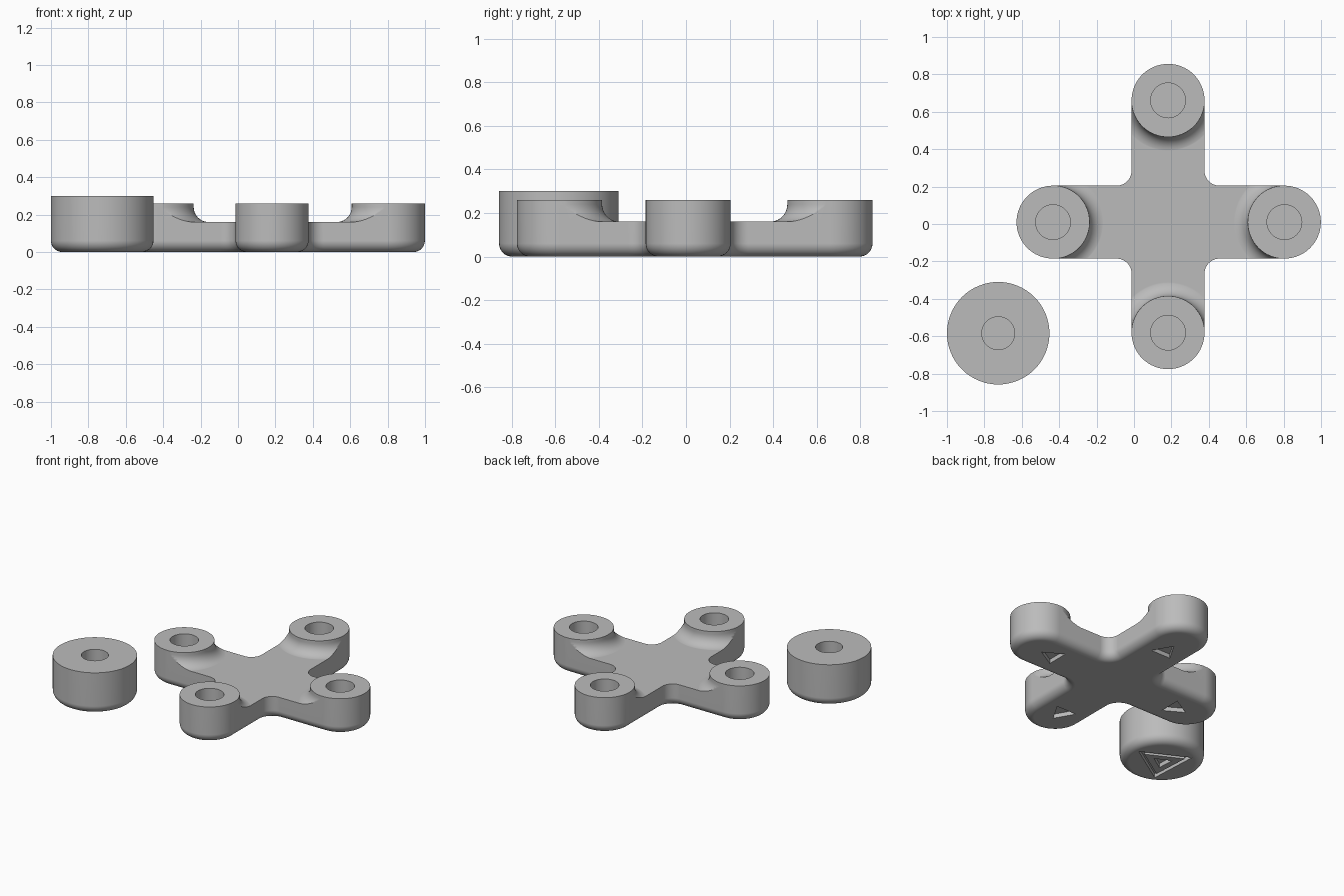
import bpy, bmesh, math
from mathutils import Vector

if "Cube" in bpy.data.objects:
    bpy.data.objects.remove(bpy.data.objects["Cube"])

HUB = (0.182, 0.01)                      # crossing point of the arms
ENDS = [(0.804, 0.01), (0.182, 0.661), (-0.433, 0.01), (0.182, -0.581)]  # E, N, W, S
ARM_R, INNER_R, BOSS_R = 0.195, 0.08, 0.196
ARM_Z, BOSS_Z, EDGE, FLARE = 0.16, 0.26, 0.06, 0.08
SEG = 64

grey = bpy.data.materials.new("plain grey")
grey.diffuse_color = (0.5, 0.5, 0.5, 1)
grey.use_nodes = True
grey.node_tree.nodes["Principled BSDF"].inputs["Base Color"].default_value = grey.diffuse_color


def solid(name, rings):
    """Closed solid lofted through equal-length rings, capped at both ends."""
    bm = bmesh.new()
    loops = [[bm.verts.new(p) for p in ring] for ring in rings]
    n = len(loops[0])
    for a, b in zip(loops, loops[1:]):
        for i in range(n):
            bm.faces.new((a[i], a[(i + 1) % n], b[(i + 1) % n], b[i]))
    bm.faces.new(loops[0])
    bm.faces.new(loops[-1])
    bmesh.ops.recalc_face_normals(bm, faces=bm.faces)
    mesh = bpy.data.meshes.new(name)
    bm.to_mesh(mesh)
    bm.free()
    mesh.materials.append(grey)
    ob = bpy.data.objects.new(name, mesh)
    bpy.context.collection.objects.link(ob)
    return ob


def circle(c, r, z, n=SEG, turn=0.0):
    return [(c[0] + r * math.cos(turn + math.tau * i / n),
             c[1] + r * math.sin(turn + math.tau * i / n), z) for i in range(n)]


def lathe(name, c, profile):
    return solid(name, [circle(c, r, z) for r, z in profile])


def prism(name, c, r, z0, z1, n=SEG, turn=0.0):
    return solid(name, [circle(c, r, z, n, turn) for z in (z0, z1)])


def select(ob):
    bpy.ops.object.select_all(action='DESELECT')
    ob.select_set(True)
    bpy.context.view_layer.objects.active = ob


def cut(ob, cutter):
    """Subtract the cutter and remove it."""
    m = ob.modifiers.new("cut", 'BOOLEAN')
    m.operation, m.solver, m.object = 'DIFFERENCE', 'EXACT', cutter
    select(ob)
    bpy.ops.object.modifier_apply(modifier=m.name)
    bpy.data.objects.remove(cutter, do_unlink=True)


def finish(ob):
    select(ob)
    bpy.ops.object.shade_smooth_by_angle(angle=math.radians(30))
    m = ob.modifiers.new("even shading", 'WEIGHTED_NORMAL')
    m.keep_sharp = True
    bpy.ops.object.modifier_apply(modifier=m.name)


def rounded_edge(steps=8):
    """(inset, height) pairs of the rounded bottom edge."""
    for i in range(steps + 1):
        t = math.pi / 2 * i / steps
        yield EDGE * (1 - math.sin(t)), EDGE * (1 - math.cos(t))


def cross_outline(inset, z):
    """Four round-ended arms joined by concave corner arcs."""
    pts = []
    for k, end in enumerate(ENDS):
        a = k * math.pi / 2
        for i in range(SEG // 2 + 1):
            t = a - math.pi / 2 + math.tau * i / SEG
            pts.append((end[0] + (ARM_R - inset) * math.cos(t),
                        end[1] + (ARM_R - inset) * math.sin(t), z))
        d = ARM_R + INNER_R
        cx = HUB[0] + d * (math.cos(a) - math.sin(a))
        cy = HUB[1] + d * (math.sin(a) + math.cos(a))
        for i in range(11):
            t = a - math.pi / 2 - math.pi / 2 * i / 10
            pts.append((cx + (INNER_R + inset) * math.cos(t),
                        cy + (INNER_R + inset) * math.sin(t), z))
    return pts


# Cross body at boss height, with a rounded bottom edge
body = solid("cross_base", [cross_outline(d, z) for d, z in rounded_edge()]
             + [cross_outline(0, BOSS_Z)])

# Lower the arms between the bosses, leaving a flared foot round each boss
trim = solid("arm_trim", [[(-1.5, -1.5, z), (1.5, -1.5, z), (1.5, 1.5, z), (-1.5, 1.5, z)]
                          for z in (ARM_Z + 0.0005, 0.4)])
for c in ENDS:
    foot = [(BOSS_R + FLARE, 0.1)]
    for i in range(11):
        t = math.pi / 2 * i / 10
        foot.append((BOSS_R + FLARE * (1 - math.sin(t)), ARM_Z + FLARE * (1 - math.cos(t))))
    cut(trim, lathe("boss_foot", c, foot + [(BOSS_R, 0.5)]))
cut(body, trim)

# Blind holes in the bosses, and triangular recesses pointing outward underneath
for k, c in enumerate(ENDS):
    cut(body, prism("boss_hole", c, 0.093, 0.08, 0.5))
    a = k * math.pi / 2
    spot = (HUB[0] + 0.52 * math.cos(a), HUB[1] + 0.52 * math.sin(a))
    cut(body, prism("arm_mark", spot, 0.09, -0.1, 0.03, 3, a))
finish(body)

# Separate round knob with a blind hole in the top
KNOB, KNOB_R, KNOB_Z = (-0.726, -0.584), 0.274, 0.30
knob = lathe("round_knob", KNOB, [(KNOB_R - d, z) for d, z in rounded_edge()]
             + [(KNOB_R, KNOB_Z), (0.088, KNOB_Z), (0.088, 0.1)])

# Triangular groove and a small triangular recess under the knob
turn = math.radians(3)
groove = prism("groove", KNOB, 0.205, -0.1, 0.03, 3, turn)
cut(groove, prism("groove_core", KNOB, 0.155, -0.2, 0.2, 3, turn))
cut(knob, groove)
cut(knob, prism("knob_mark", KNOB, 0.07, -0.1, 0.03, 3, turn))
finish(knob)
